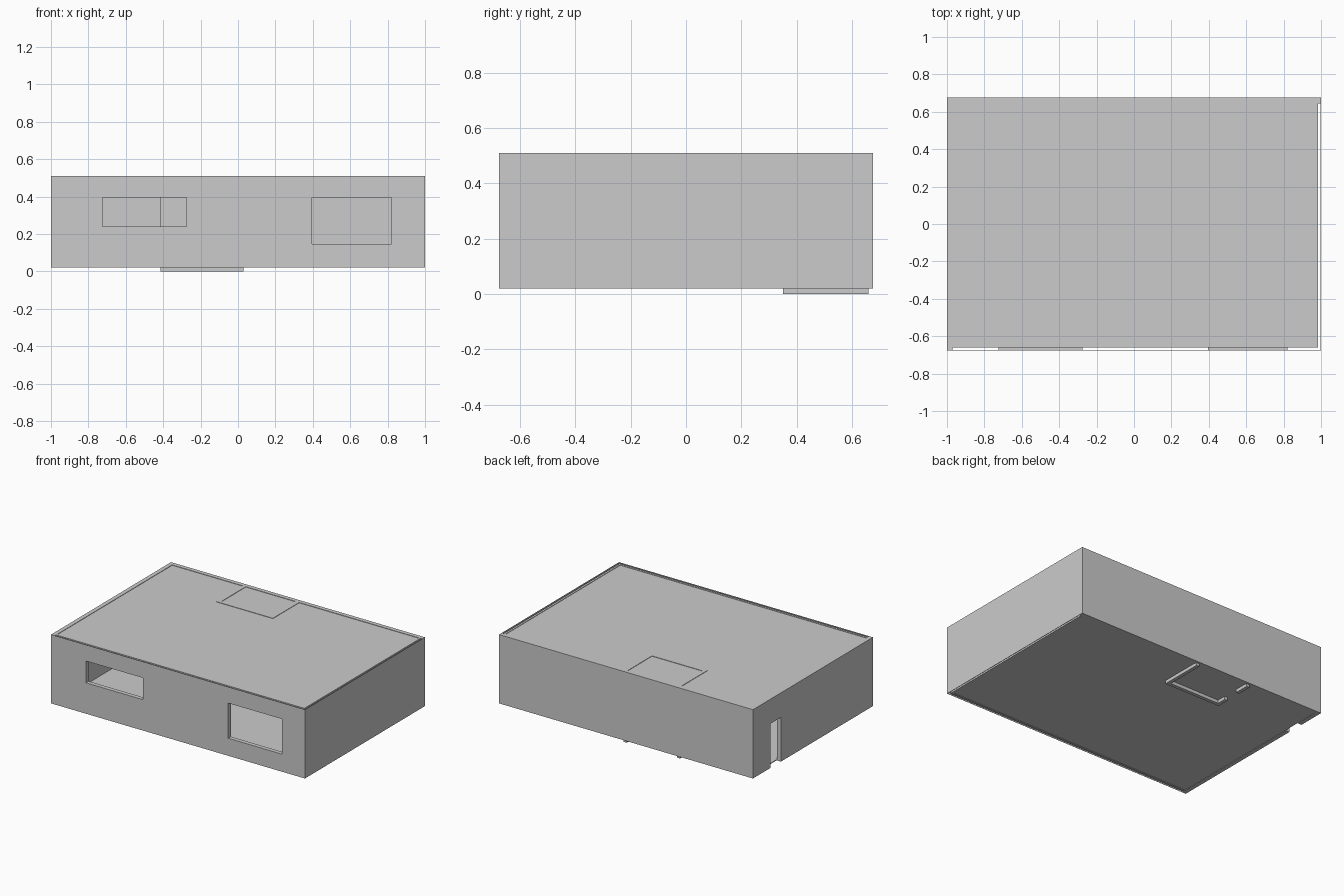
import bpy, bmesh
from mathutils import Vector

if "Cube" in bpy.data.objects:
    bpy.data.objects.remove(bpy.data.objects["Cube"])

W, D = 1.0, 0.675            # half width, half depth
Z0, Z1 = 0.02, 0.51          # wall bottom and top
T, GAP, SKIN = 0.03, 0.015, 0.002


def box(name, lo, hi, holes=()):
    """Axis-aligned box between two corners, with optional box cut-outs."""
    me = bpy.data.meshes.new(name)
    bm = bmesh.new()
    bmesh.ops.create_cube(bm, size=1)
    lo, hi = Vector(lo), Vector(hi)
    for v in bm.verts:
        v.co = Vector([lo[i] + (v.co[i] + 0.5) * (hi[i] - lo[i]) for i in range(3)])
    bm.to_mesh(me)
    bm.free()
    ob = bpy.data.objects.new(name, me)
    bpy.context.collection.objects.link(ob)
    for cutter in holes:
        m = ob.modifiers.new("opening", 'BOOLEAN')
        m.operation, m.solver, m.object = 'DIFFERENCE', 'EXACT', cutter
    return ob


def cutter(name, lo, hi):
    ob = box(name, lo, hi)
    ob.hide_render = True
    ob.hide_set(True)
    ob.display_type = 'WIRE'
    return ob


def lining(name, x0, x1, z0, z1, y0, y1):
    """Four reveal faces around a window opening."""
    bm = bmesh.new()
    loop = [(x0, z0), (x0, z1), (x1, z1), (x1, z0)]
    a = [bm.verts.new((x, y0, z)) for x, z in loop]
    b = [bm.verts.new((x, y1, z)) for x, z in loop]
    for i in range(4):
        j = (i + 1) % 4
        bm.faces.new((a[i], b[i], b[j], a[j]))
    me = bpy.data.meshes.new(name)
    bm.to_mesh(me)
    bm.free()
    bpy.context.collection.objects.link(bpy.data.objects.new(name, me))


# Openings: two front windows, entry door, inner door
windows = [(-0.725, -0.275, 0.24, 0.395), (0.395, 0.82, 0.145, 0.395)]
win_cut = []
for i, (x0, x1, z0, z1) in enumerate(windows):
    win_cut.append(cutter(f"window_cutter_{i}", (x0, -D - 0.1, z0), (x1, -D + 0.1, z1)))
    lining(f"window_lining_{i}", x0, x1, z0, z1, -D, -D + T)
entry_cut = cutter("entry_cutter", (-W - 0.1, 0.36, -0.1), (-W + 0.1, 0.48, 0.335))
inner_cut = cutter("inner_door_cutter", (-0.5, 0.44, -0.1), (-0.3, 0.555, 0.335))

# Front and right walls: outer skin and inner leaf with an open cavity
box("front_wall_skin", (-W, -D, Z0), (W, -D + SKIN, Z1), win_cut)
box("front_wall_leaf", (-W, -D + GAP, Z0), (W - GAP, -D + T, Z1), win_cut)
box("right_wall_skin", (W - SKIN, -D + SKIN, Z0), (W, D, Z1))
box("right_wall_leaf", (W - T, -D + T, Z0), (W - GAP, D - T, Z1))

# Back and left walls: solid
box("back_wall", (-W, D - T, Z0), (W - SKIN, D, Z1))
box("left_wall", (-W, -D + SKIN, Z0), (-W + T, D - T, Z1), [entry_cut])

# Roof and floor panels set just inside the wall ends
box("roof", (-W + T, -D + T, 0.500), (W - T, D - T, 0.507))
box("floor", (-W + T, -D + T, 0.023), (W - T, D - T, 0.029))

# Small inner room against the back wall
bx0, bx1, by0, by1 = -0.415, 0.03, 0.35, 0.66
box("inner_room_front", (bx0, by0, 0), (bx1, by0 + 0.025, Z1))
box("inner_room_right", (bx1 - 0.025, by0 + 0.025, 0), (bx1, by1, Z1))
box("inner_room_left", (bx0, by0 + 0.025, 0), (bx0 + 0.025, by1, Z1), [inner_cut])
